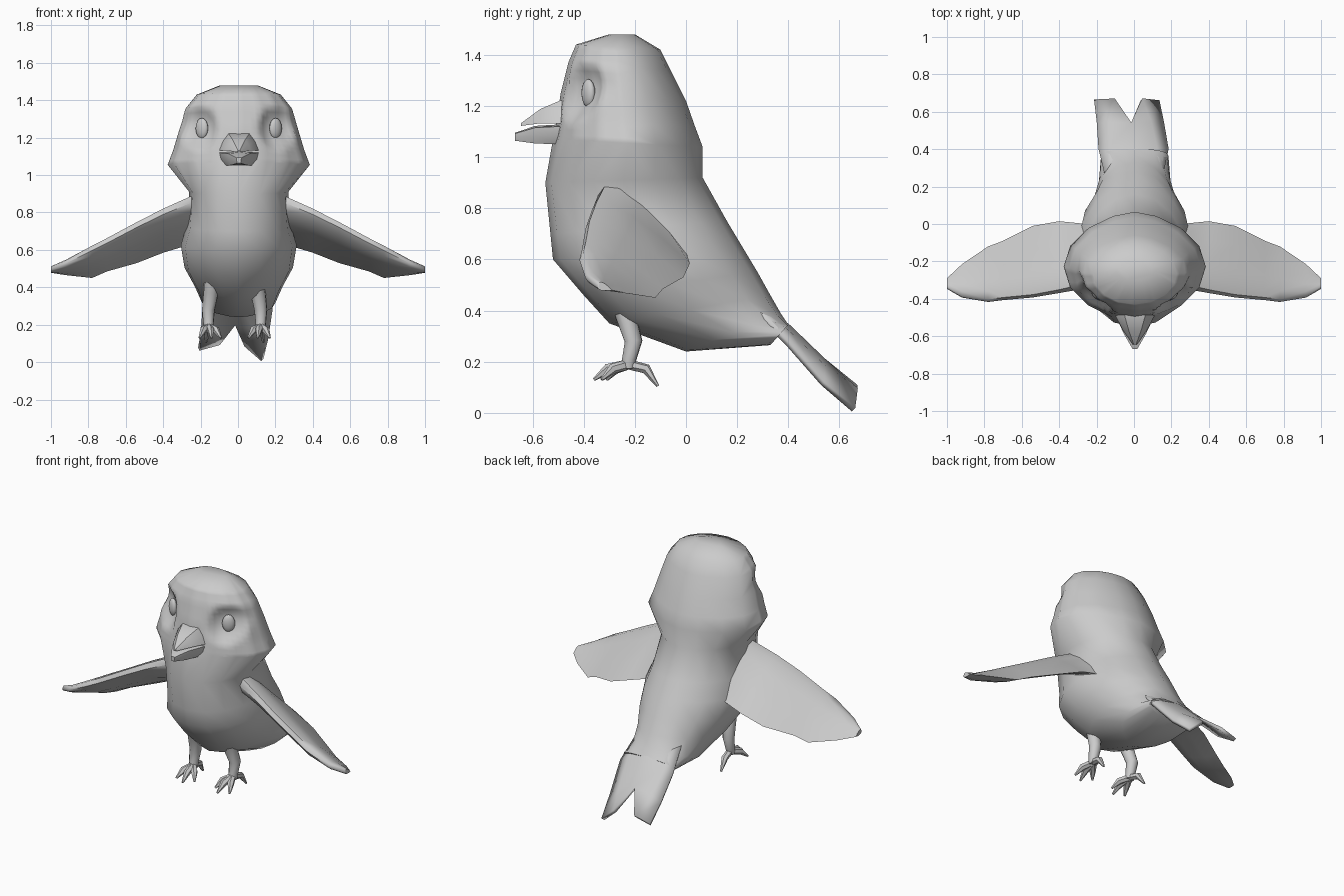
import bpy, bmesh, math
from mathutils import Vector

if "Cube" in bpy.data.objects:
    bpy.data.objects.remove(bpy.data.objects["Cube"])


def smooth(ob, angle=50):
    bpy.ops.object.select_all(action='DESELECT')
    ob.select_set(True)
    bpy.context.view_layer.objects.active = ob
    bpy.ops.object.shade_smooth_by_angle(angle=math.radians(angle))


def make(name, verts, faces, angle=50):
    me = bpy.data.meshes.new(name)
    me.from_pydata([tuple(v) for v in verts], [], faces)
    bm = bmesh.new()
    bm.from_mesh(me)
    bmesh.ops.recalc_face_normals(bm, faces=bm.faces)
    bm.to_mesh(me)
    bm.free()
    ob = bpy.data.objects.new(name, me)
    bpy.context.collection.objects.link(ob)
    smooth(ob, angle)
    return ob


def loft(name, rings, angle=50):
    """Skin a list of equal-length closed rings and cap both ends."""
    n = len(rings[0])
    verts = [v for r in rings for v in r]
    faces = [(i * n + j, i * n + (j + 1) % n, (i + 1) * n + (j + 1) % n, (i + 1) * n + j)
             for i in range(len(rings) - 1) for j in range(n)]
    faces += [tuple(range(n)), tuple(range((len(rings) - 1) * n, len(rings) * n))]
    return make(name, verts, faces, angle)


def tube(name, pts, radii, n=6):
    """Tapered limb through a few points."""
    pts = [Vector(p) for p in pts]
    rings = []
    for i, (p, r) in enumerate(zip(pts, radii)):
        d = (pts[min(i + 1, len(pts) - 1)] - pts[max(i - 1, 0)]).normalized()
        u = d.cross(Vector((1, 0.3, 0))).normalized()
        w = d.cross(u)
        rings.append([p + r * (u * math.cos(a) + w * math.sin(a))
                      for a in (2 * math.pi * k / n for k in range(n))])
    return loft(name, rings)


# body and head: (front y, front z, back y, back z, half width, front and back roundness)
N = 16
SECTIONS = [
    (-.30, 1.48, -.20, 1.48, .10, 1, 1), (-.43, 1.44, -.10, 1.42, .225, 1, 1.1),
    (-.46, 1.37, -.06, 1.34, .285, 1, 1.2), (-.49, 1.25, .00, 1.22, .32, 1, 1.25),
    (-.505, 1.15, .035, 1.12, .35, 1.1, 1.25), (-.52, 1.07, .065, 1.04, .38, 1.2, 1.25),
    (-.55, .90, .065, .92, .265, .9, 1), (-.53, .70, .16, .75, .28, .95, 1.05),
    (-.52, .60, .22, .65, .31, 1, 1.1), (-.40, .46, .28, .55, .29, .95, 1.1),
    (-.30, .35, .33, .46, .235, 1.1, .9), (.00, .24, .37, .39, .195, 1.3, .7),
    (.33, .265, .40, .345, .18, .9, .6)]
rings = []
for yf, zf, yb, zb, w, pf, pb in SECTIONS:
    ring = []
    for k in range(N):
        a = 2 * math.pi * k / N
        c, s = math.cos(a), math.sin(a)
        t = (1 - c) / 2
        ring.append((.004 + math.copysign(w * abs(s) ** (pf if c > 0 else pb), s),
                     yf + (yb - yf) * t, zf + (zb - zf) * t))
    rings.append(ring)
body = loft("body", rings, 60)

# eye sockets: refine the face area and press in two rounded hollows
bm = bmesh.new()
bm.from_mesh(body.data)
bm.faces.ensure_lookup_table()
area = [bm.faces[r * N + seg] for r in (1, 2, 3, 4) for seg in (0, 1, 2, 3, N - 4, N - 3, N - 2, N - 1)]
bmesh.ops.subdivide_edges(bm, edges=list({e for f in area for e in f.edges}), cuts=3, use_grid_fill=True)
for v in bm.verts:
    side = math.copysign(1, v.co.x)
    d = ((abs(v.co.x) - .21) / .10) ** 2 + ((v.co.z - 1.25) / .12) ** 2
    if d < 1 and v.co.y < -.2:
        v.co += Vector((-side * .5, .85, 0)) * .055 * (1 - d)
bm.to_mesh(body.data)
bm.free()
smooth(body, 60)

# eyes
for s, side in ((1, "right"), (-1, "left")):
    bpy.ops.mesh.primitive_uv_sphere_add(segments=12, ring_count=8, radius=1,
                                         location=(.004 + s * .197, -.382, 1.25),
                                         rotation=(0, 0, s * math.radians(33)))
    eye = bpy.context.object
    eye.name = "eye_" + side
    eye.scale = (.038, .022, .055)
    smooth(eye)


# beak: an outline repeated along y, as (y, width scale, height scale, z of the biting edge)
def beak(name, outline, stations):
    loft(name, [[(.005 + x * sx, y, z0 + z * sz) for x, z in outline]
                for y, sx, sz, z0 in stations], 40)


beak("upper_beak", [(-.105, 0), (-.085, .05), (-.055, .09), (.055, .09), (.085, .05), (.105, 0), (0, .012)],
     [(-.42, 1, 1, 1.132), (-.49, 1, 1, 1.132), (-.57, .6, .62, 1.132), (-.645, .1, .12, 1.122)])
beak("lower_beak", [(-.105, 0), (-.10, -.035), (-.075, -.07), (.075, -.07), (.10, -.035), (.105, 0), (0, .008)],
     [(-.42, 1, 1, 1.12), (-.49, 1, 1, 1.12), (-.59, .55, .88, 1.115), (-.668, .12, .4, 1.092)])

# wings: (x, leading y, leading z, trailing y, trailing z, thickness)
WING = [(.13, -.27, .92, .05, .74, .12), (.25, -.33, .87, .00, .63, .11),
        (.40, -.36, .805, .015, .585, .09), (.54, -.385, .735, -.01, .53, .08),
        (.70, -.40, .65, -.09, .485, .075), (.78, -.41, .61, -.12, .45, .07),
        (.92, -.39, .535, -.215, .465, .045), (1.0, -.345, .50, -.29, .48, .03)]
AIRFOIL = [(0, -.2), (0, .2), (.12, .5), (.35, .5), (.7, .3), (1, 0), (.7, -.3), (.35, -.5), (.1, -.45)]
for s, side in ((1, "right"), (-1, "left")):
    rings = []
    for x, yl, zl, yt, zt, th in WING:
        c = Vector((yt - yl, zt - zl))
        up = Vector((-c.y, c.x)).normalized() * th
        rings.append([(s * x, yl + c.x * u + up.x * v, zl + c.y * u + up.y * v)
                      for u, v in AIRFOIL])
    loft("wing_" + side, rings, 60)

# forked tail, slightly twisted to one side: rows of five points
TAIL = [
    [(-.15, .25, .42), (-.12, .25, .44), (0, .25, .45), (.12, .25, .44), (.15, .25, .42)],
    [(-.185, .395, .285), (-.13, .40, .315), (0, .40, .335), (.12, .40, .31), (.18, .395, .275)],
    [(-.195, .535, .15), (-.13, .535, .19), (-.015, .535, .205), (.09, .535, .18), (.155, .535, .115)],
    [(-.21, .66, .07), (-.10, .665, .10), None, (.04, .665, .09), (.13, .655, .012)]]
verts, index = [], {}
for i, row in enumerate(TAIL):
    for j, p in enumerate(row):
        if p:
            index[i, j] = len(verts)
            verts.append(p)
faces = [tuple(index[k] for k in ((i, j), (i, j + 1), (i + 1, j + 1), (i + 1, j)))
         for i in range(2) for j in range(4)]
for quad in (((2, 0), (2, 1), (3, 1), (3, 0)), ((2, 3), (2, 4), (3, 4), (3, 3))):
    faces.append(tuple(index[k] for k in quad))
faces += [(index[2, 1], index[2, 2], index[3, 1]), (index[2, 2], index[2, 3], index[3, 3])]
tail = make("tail", verts, faces)
solid = tail.modifiers.new("thickness", 'SOLIDIFY')
solid.thickness = .022
solid.offset = 0

# legs and toes
for s, side in ((1, "right"), (-1, "left")):
    def at(x, y, z):
        return (-.018 + s * x, y, z)
    tube("leg_" + side, [at(.12, -.25, .46), at(.125, -.235, .38), at(.14, -.205, .28),
                         at(.14, -.222, .21), at(.138, -.225, .175)],
         [.046, .042, .036, .029, .026], 8)
    for k, (x, y) in enumerate(((-.065, -.31), (-.015, -.36), (.05, -.33), (.015, -.11))):
        mid = at(.138 + x * .6, -.225 + (y + .225) * .6, .172)
        tube(f"toe_{side}_{k + 1}", [at(.138, -.225, .19), mid, at(.138 + x, y, .105 if k == 3 else .13)],
             [.02, .02, .006], 6)
